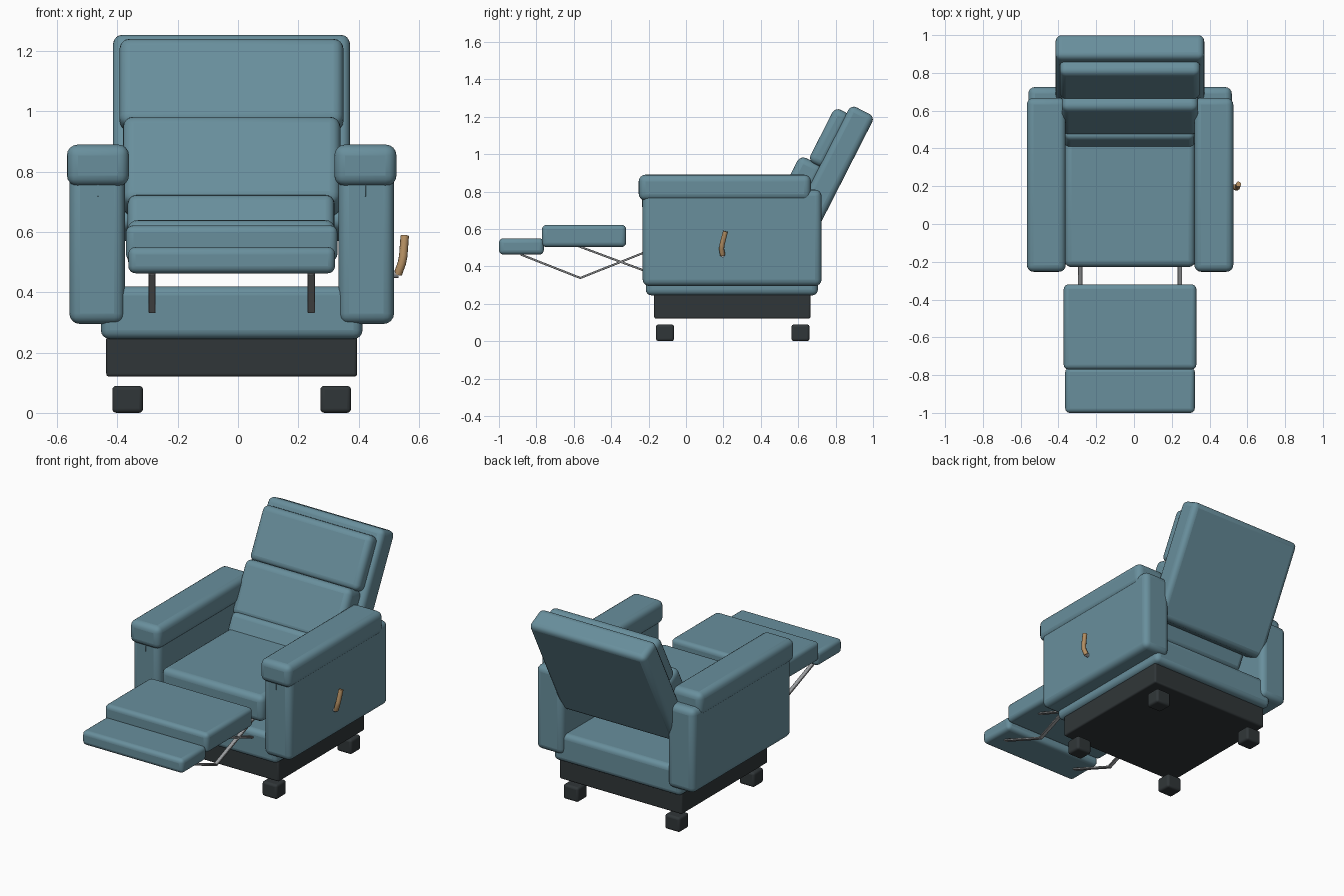
import bpy, math
from mathutils import Vector, Matrix

if "Cube" in bpy.data.objects:
    bpy.data.objects.remove(bpy.data.objects["Cube"])

CX = -0.021  # chair centreline (the lever sticks out on one side)


def mat(name, col):
    m = bpy.data.materials.new(name)
    m.diffuse_color = (*col, 1)
    m.use_nodes = True
    m.node_tree.nodes["Principled BSDF"].inputs["Base Color"].default_value = m.diffuse_color
    return m


FABRIC = mat("fabric", (0.14, 0.275, 0.335))
DARK = mat("dark_base", (0.03, 0.037, 0.04))
METAL = mat("metal", (0.33, 0.34, 0.35))
WOOD = mat("wood", (0.45, 0.27, 0.12))


def box(name, x, y, z, r, m, world=None, seg=4):
    """Rounded box from (min, max) ranges, optionally moved by a matrix."""
    bpy.ops.mesh.primitive_cube_add(size=1)
    o = bpy.context.object
    o.name = name
    size = [b - a for a, b in (x, y, z)]
    mid = [(a + b) / 2 for a, b in (x, y, z)]
    o.data.transform(Matrix.Diagonal((*size, 1)))
    o.matrix_world = (world or Matrix()) @ Matrix.Translation(mid)
    o.data.materials.append(m)
    b = o.modifiers.new("round", 'BEVEL')
    b.width, b.segments = r, seg
    bpy.ops.object.shade_smooth_by_angle(angle=math.radians(35))
    return o


def bar(name, x, a, b, w, t, m):
    """Flat bar in the side plane between two (y, z) points."""
    d = Vector((0, b[0] - a[0], b[1] - a[1]))
    world = Matrix.Translation((x, a[0], a[1])) @ Matrix.Rotation(math.atan2(d.z, d.y), 4, 'X')
    return box(name, (-w / 2, w / 2), (-t / 2, d.length + t / 2), (-t / 2, t / 2), 0.002, m, world, 1)


# base
box("plinth", (-0.437, 0.395), (-0.17, 0.665), (0.12, 0.255), 0.01, DARK)
box("base_body", (-0.455, 0.413), (-0.215, 0.705), (0.245, 0.42), 0.03, FABRIC)
for sx in (-1, 1):
    for end, y in (("front", -0.112), ("rear", 0.612)):
        c = CX + sx * 0.345
        box(f"{end}_foot", (c - 0.051, c + 0.051), (y - 0.048, y + 0.048), (0, 0.09), 0.014, DARK)

# arms and footrest linkage, mirrored about the centreline
for sx in (-1, 1):
    c = CX + sx * 0.4465
    box("arm_panel", (c - 0.092, c + 0.092), (-0.232, 0.725), (0.295, 0.81), 0.035, FABRIC)
    c = CX + sx * 0.4435
    box("arm_pad", (c - 0.103, c + 0.103), (-0.253, 0.668), (0.752, 0.89), 0.036, FABRIC)
    box("arm_seam", (c - 0.002, c + 0.002), (-0.236, -0.22), (0.718, 0.77), 0.001, FABRIC, seg=1)
    x = CX + sx * 0.264
    bar("link_front", x, (-0.88, 0.462), (-0.565, 0.338), 0.024, 0.011, METAL)
    bar("link_long", x, (-0.565, 0.338), (-0.14, 0.507), 0.024, 0.011, METAL)
    bar("link_cross", x, (-0.58, 0.51), (-0.15, 0.35), 0.024, 0.011, METAL)

# seat and footrest
box("seat_cushion", (-0.367, 0.323), (-0.228, 0.46), (0.48, 0.64), 0.035, FABRIC)
box("footrest_pad", (-0.372, 0.33), (-0.77, -0.32), (0.503, 0.622), 0.025, FABRIC)
box("footrest_flap", (-0.364, 0.322), (-1.0, -0.76), (0.463, 0.55), 0.024, FABRIC)

# reclined back: local -y is forward, local -z runs down from the top rear edge
BACK = Matrix.Translation((0, 1.01, 1.20)) @ Matrix.Rotation(math.radians(-27), 4, 'X')
for name, x, d, s, r in (
        ("back_panel", (-0.415, 0.372), (0, 0.143), (0, 0.72), 0.032),
        ("head_cushion", (-0.393, 0.35), (0.12, 0.213), (0.05, 0.372), 0.034),
        ("middle_cushion", (-0.382, 0.34), (0.12, 0.262), (0.364, 0.69), 0.036),
        ("lumbar_cushion", (-0.366, 0.32), (0.12, 0.28), (0.667, 0.82), 0.03)):
    box(name, x, (-d[1], -d[0]), (-s[1], -s[0]), r, FABRIC, BACK)

# recline lever: bent tube plus pivot
cu = bpy.data.curves.new("lever", 'CURVE')
cu.dimensions = '3D'
cu.bevel_depth, cu.bevel_resolution, cu.use_fill_caps = 0.014, 3, True
sp = cu.splines.new('POLY')
pts = [(0.53, 0.196, 0.46), (0.543, 0.19, 0.495), (0.548, 0.194, 0.52), (0.553, 0.211, 0.587)]
sp.points.add(len(pts) - 1)
for p, co in zip(sp.points, pts):
    p.co = (*co, 1)
cu.materials.append(WOOD)
bpy.context.collection.objects.link(bpy.data.objects.new("recline_lever", cu))
bpy.ops.mesh.primitive_cylinder_add(vertices=16, radius=0.012, depth=0.03,
                                    location=(0.517, 0.196, 0.46), rotation=(0, math.pi / 2, 0))
bpy.context.object.name = "lever_pivot"
bpy.context.object.data.materials.append(METAL)
